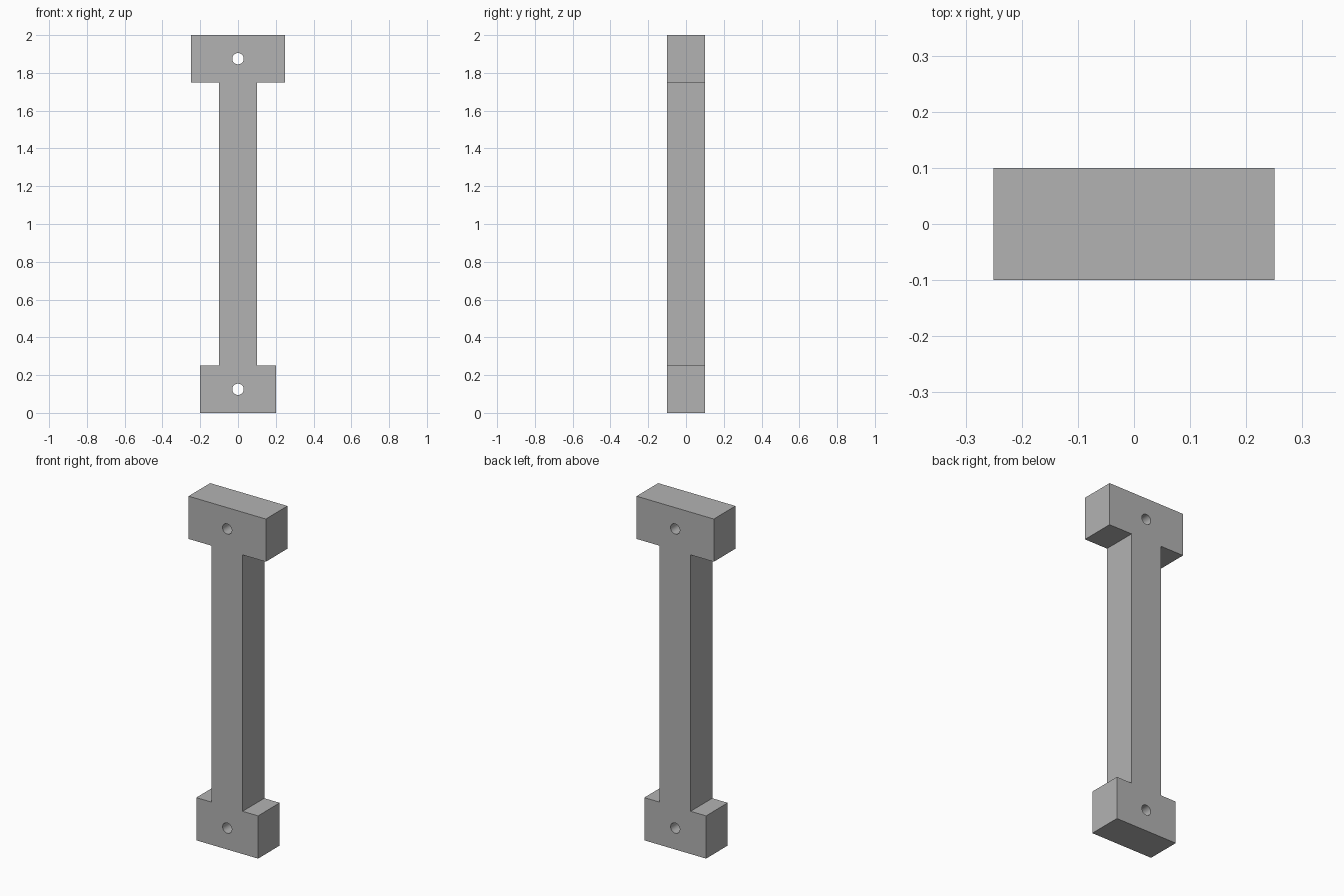
import bpy
import bmesh
from math import cos, sin, tau, radians

cube = bpy.data.objects.get("Cube")
if cube:
    bpy.data.objects.remove(cube, do_unlink=True)

HALF_DEPTH = 0.1
HOLE_RADIUS = 0.03
HOLE_SIDES = 32

grey = bpy.data.materials.new("plain grey")
grey.use_nodes = True
colour = (0.45, 0.45, 0.45, 1)
grey.diffuse_color = colour
grey.node_tree.nodes["Principled BSDF"].inputs["Base Color"].default_value = colour


def add_loop(bm, points):
    """Closed loop of edges on the front plane."""
    verts = [bm.verts.new((x, -HALF_DEPTH, z)) for x, z in points]
    return [bm.edges.new((v, verts[i - 1])) for i, v in enumerate(verts)]


def circle(z):
    angles = [tau * i / HOLE_SIDES for i in range(HOLE_SIDES)]
    return [(HOLE_RADIUS * cos(a), z + HOLE_RADIUS * sin(a)) for a in angles]


# Outline: narrow foot, slim shank, wide head, mirrored about the centre
right_side = [(0.2, 0), (0.2, 0.25), (0.1, 0.25),
              (0.1, 1.75), (0.25, 1.75), (0.25, 2)]
outline = right_side + [(-x, z) for x, z in reversed(right_side)]

# Fill around the two pin holes, then extrude to the back
bm = bmesh.new()
edges = add_loop(bm, outline)
for z in (0.125, 1.875):
    edges += add_loop(bm, circle(z))
bmesh.ops.triangle_fill(bm, edges=edges, use_beauty=True, normal=(0, -1, 0))
front = bm.faces[:]
result = bmesh.ops.extrude_face_region(bm, geom=front, use_keep_orig=True)
back_verts = [g for g in result["geom"] if isinstance(g, bmesh.types.BMVert)]
bmesh.ops.translate(bm, verts=back_verts, vec=(0, 2 * HALF_DEPTH, 0))
bmesh.ops.recalc_face_normals(bm, faces=bm.faces[:])

mesh = bpy.data.meshes.new("link_bar")
bm.to_mesh(mesh)
bm.free()
mesh.materials.append(grey)
bar = bpy.data.objects.new("link_bar", mesh)
bpy.context.collection.objects.link(bar)

# Smooth hole walls, sharp block edges
bpy.ops.object.select_all(action="DESELECT")
bar.select_set(True)
bpy.context.view_layer.objects.active = bar
bpy.ops.object.shade_smooth_by_angle(angle=radians(30))
